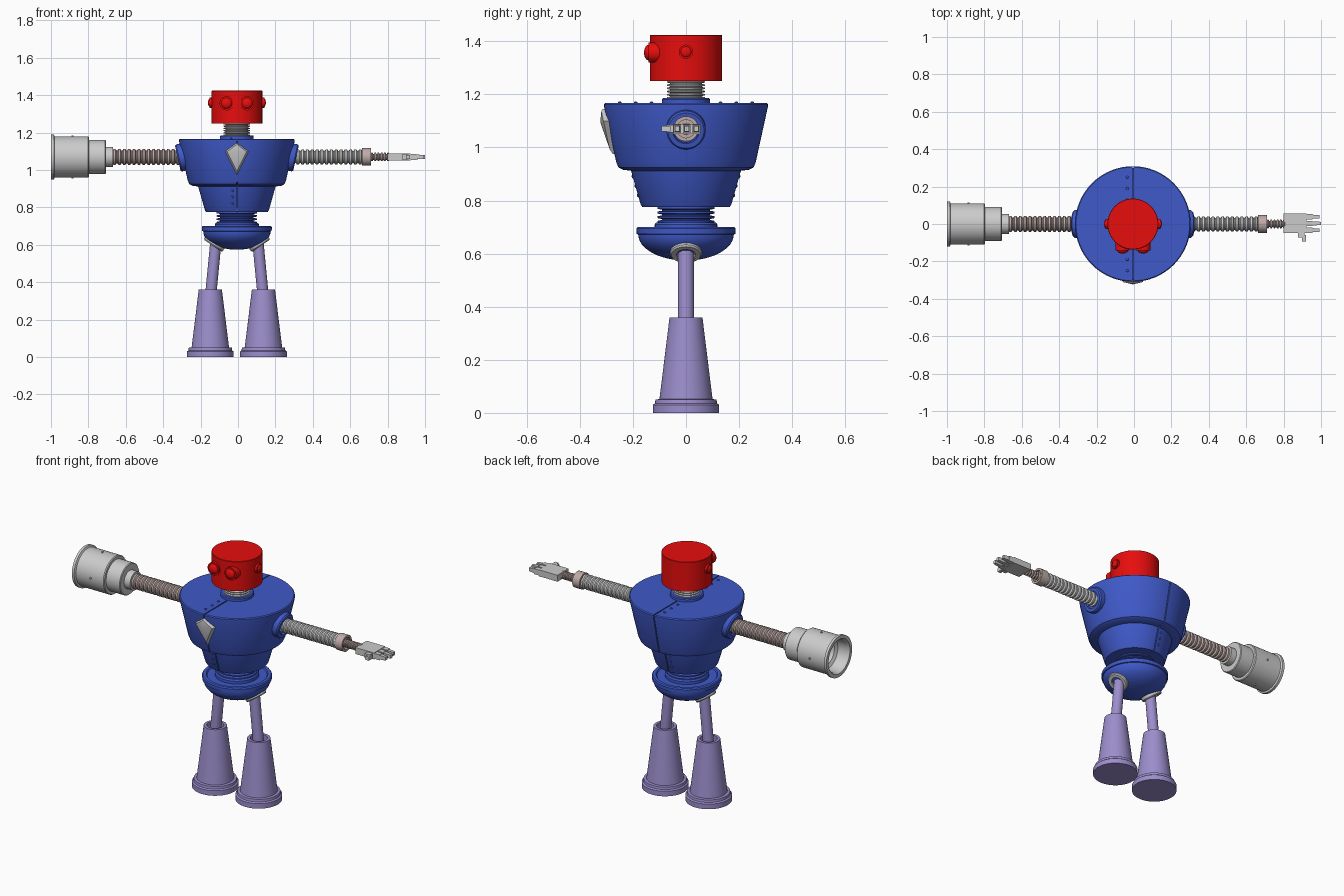
import bpy, bmesh, math
from mathutils import Vector

if "Cube" in bpy.data.objects:
    bpy.data.objects.remove(bpy.data.objects["Cube"])

X0 = -0.006      # body centre line
ARM_Z = 1.07


def material(name, rgb):
    m = bpy.data.materials.new(name)
    m.diffuse_color = (*rgb, 1)
    m.use_nodes = True
    m.node_tree.nodes["Principled BSDF"].inputs["Base Color"].default_value = m.diffuse_color
    return m


RED = material("red", (0.8, 0.004, 0.004))
BLUE = material("blue", (0.05, 0.1, 0.58))
LILAC = material("lilac", (0.33, 0.27, 0.6))
PINK = material("pinkish_grey", (0.52, 0.41, 0.39))


def finish(name, bm, mat=None):
    bmesh.ops.recalc_face_normals(bm, faces=bm.faces)
    me = bpy.data.meshes.new(name)
    bm.to_mesh(me)
    bm.free()
    ob = bpy.data.objects.new(name, me)
    bpy.context.collection.objects.link(ob)
    if mat:
        me.materials.append(mat)
    return ob


def lathe_mesh(profile, seg=48):
    bm = bmesh.new()
    vs = [bm.verts.new((r, 0, h)) for r, h in profile]
    es = [bm.edges.new(p) for p in zip(vs, vs[1:])]
    bmesh.ops.spin(bm, geom=vs + es, axis=(0, 0, 1), cent=(0, 0, 0),
                   angle=math.tau, steps=seg)
    bmesh.ops.remove_doubles(bm, verts=bm.verts, dist=1e-5)
    return bm


def lathe(name, profile, loc=(0, 0, 0), axis=(0, 0, 1), mat=None, seg=48):
    ob = finish(name, lathe_mesh(profile, seg), mat)
    ob.location = loc
    ob.rotation_mode = 'QUATERNION'
    ob.rotation_quaternion = Vector(axis).to_track_quat('Z', 'Y')
    return ob


def ribbed(h0, h1, r_in, r_out, n):
    p, pts = (h1 - h0) / n, [(0, h0)]
    for i in range(n):
        h = h0 + i * p
        pts += [(r_in, h), (r_in, h + .15 * p), (r_out, h + .35 * p),
                (r_out, h + .75 * p), (r_in, h + .95 * p)]
    return pts + [(r_in, h1), (0, h1)]


def box(name, centre, size, mat=None, taper=1.0):
    bm = bmesh.new()
    bmesh.ops.create_cube(bm, size=1)
    for v in bm.verts:
        k = taper if v.co.x > 0 else 1
        v.co = Vector((v.co.x * size[0], v.co.y * size[1] * k, v.co.z * size[2] * k)) + Vector(centre)
    return finish(name, bm, mat)


def dome(r, length, bulge, collar=0.0):
    pts = [(0, 0), (r, 0), (r, length)]
    if collar:
        pts += [(r - collar, length)]
    rr = r - collar
    pts += [(rr * math.cos(a), length + bulge * math.sin(a))
            for a in (math.pi / 2 * i / 6 for i in range(1, 6))]
    return pts + [(0, length + bulge)]


# Torso: two mirrored half shells with a thin seam
torso_profile = [(0, .776), (.165, .776), (.171, .785), (.207, .912), (.238, .916),
                 (.255, .925), (.263, .945), (.309, 1.155), (.309, 1.162), (.304, 1.167), (0, 1.167)]
bm = lathe_mesh(torso_profile, 64)
cut = bmesh.ops.bisect_plane(bm, geom=bm.verts[:] + bm.edges[:] + bm.faces[:],
                             plane_co=(.003, 0, 0), plane_no=(1, 0, 0), clear_inner=True)
rim = [e for e in cut["geom_cut"] if isinstance(e, bmesh.types.BMEdge)]
bmesh.ops.contextual_create(bm, geom=rim)
torso = finish("torso_shell", bm, BLUE)
torso.location.x = X0
torso.modifiers.new("mirror", 'MIRROR')
lathe("seam_core", [(0, .785), (.163, .785), (.2, .92), (.253, .935), (.3, 1.155), (0, 1.158)],
      (X0, 0, 0), mat=BLUE)

# Rivets beside the seam, front and back
rivet = dome(.007, .003, .004)
for s in (-1, 1):
    for y in (.13, .19, .25):
        lathe("top_rivet", rivet, (X0 - .03, s * y, 1.166), mat=BLUE, seg=10)
    for z in (.82, .855, .89):
        r = .171 + (z - .785) * .283
        lathe("waist_rivet", rivet, (X0 - .025, s * (r - .003), z), (0, s, -.28), BLUE, 10)

# Neck and head
lathe("neck_collar", [(0, 1.16), (.09, 1.16), (.09, 1.181), (.085, 1.186), (0, 1.186)], (X0, 0, 0), mat=BLUE)
lathe("neck", ribbed(1.18, 1.252, .06, .071, 6), (X0, 0, 0))
lathe("head", [(0, 1.25), (.136, 1.25), (.136, 1.422), (.134, 1.424), (0, 1.424)], (X0, 0, 0), mat=RED, seg=64)
for s in (-1, 1):
    lathe("eye", dome(.038, .05, .016, .009), (X0 + s * .055, -.092, 1.357), (0, -1, 0), RED, 32)
    lathe("ear", dome(.027, .022, .008, .007), (X0 + s * .125, 0, 1.36), (s, 0, 0), RED, 32)

# Chest badge: faceted kite following the sloping chest
bm = bmesh.new()
outline = [(0, 1.145), (.062, 1.1), (0, .975), (-.062, 1.1)]
rings = []
for scale, out in ((1, -.03), (1, .006), (.85, .014)):
    rings.append([bm.verts.new((x * scale, -(.309 - (1.155 - (1.09 + (z - 1.09) * scale)) * .22) - out
                                + (.008 if x and scale == 1 else 0),
                                1.09 + (z - 1.09) * scale)) for x, z in outline])
apex = bm.verts.new((0, -.323, 1.095))
for a, b in zip(rings, rings[1:]):
    for i in range(4):
        j = (i + 1) % 4
        bm.faces.new((a[i], a[j], b[j], b[i]))
for i in range(4):
    bm.faces.new((rings[-1][i], rings[-1][(i + 1) % 4], apex))
bm.faces.new(rings[0])
finish("chest_badge", bm).location.x = X0

# Waist and hip bowl
lathe("waist", ribbed(.71, .78, .09, .108, 4), (X0, 0, 0), mat=BLUE)
lathe("waist_base", [(0, .69), (.118, .69), (.118, .71), (.112, .718), (0, .718)], (X0, 0, 0), mat=BLUE)
bowl = [(.18 * math.sin(a), .672 - .098 * math.cos(a)) for a in (math.pi / 2 * i / 12 for i in range(13))]
bowl[0] = (0, .574)
lathe("hip_bowl", bowl + [(.186, .674), (.187, .695), (.182, .701), (.165, .701), (.16, .694), (0, .694)],
      (X0, 0, 0), mat=BLUE)

# Legs and shoulders
calf = [(0, 0), (.125, 0), (.125, .03), (.117, .036), (.115, .05), (.1, .052),
        (.062, .36), (.046, .36), (.046, .3), (0, .3)]
for s in (-1, 1):
    hip, knee = Vector((X0 + s * .112, 0, .62)), Vector((X0 + s * .144, 0, .29))
    lathe("hip_socket", [(0, -.015), (.06, -.015), (.06, .018), (.055, .024), (.036, .024), (.034, .015), (0, .015)],
          (X0 + s * .115, 0, .615), (s * .56, 0, -.83))
    length = (knee - hip).length
    lathe("thigh_rod", [(0, 0), (.03, 0), (.03, length), (0, length)], hip, knee - hip, LILAC, 32)
    lathe("calf_and_foot", calf, (X0 + s * .142, 0, 0), mat=LILAC)
    lathe("shoulder", [(0, 0), (.074, 0), (.074, .034), (.068, .041), (.05, .041), (.048, .03), (0, .03)],
          (X0 + s * .276, 0, 1.072), (s, 0, -.22), BLUE)

# Left-of-picture arm: ribbed hose and hollow barrel
lathe("barrel_arm_hose", ribbed(.28, .672, .034, .043, 15), (0, 0, ARM_Z), (-1, 0, 0), PINK, 32)
barrel = [(0, 0), (.053, 0), (.053, .038), (.087, .038), (.091, .042), (.091, .129), (.106, .129),
          (.11, .134), (.11, .312), (.12, .317), (.12, .332), (.1, .332), (.092, .318), (.09, .26),
          (.072, .25), (.07, .15), (0, .15)]
lathe("barrel", barrel, (-.668, 0, ARM_Z), (-1, 0, 0), seg=64)
for i in range(4):
    a = math.pi / 2 * i
    d = Vector((0, math.cos(a), math.sin(a)))
    lathe("barrel_stud", [(0, 0), (.006, 0), (.006, .035), (0, .035)],
          Vector((-.885, 0, ARM_Z)) + d * .081, d, seg=12)

# Right-of-picture arm: hose, cuff, wrist and hand
lathe("hand_arm_hose", ribbed(.28, .665, .033, .041, 15), (0, 0, ARM_Z), (1, 0, 0), seg=32)
lathe("cuff", [(0, .663), (.047, .663), (.047, .71), (.034, .71), (.034, .695), (0, .695)],
      (0, 0, ARM_Z), (1, 0, 0), PINK, 32)
lathe("wrist", ribbed(.69, .81, .016, .023, 7), (0, 0, ARM_Z), (1, 0, 0), PINK, 24)
box("palm", (.861, .003, ARM_Z), (.122, .104, .038))
for y, tip in ((.039, .992), (.003, 1.0), (-.033, .992)):
    box("finger_base", (.935, y, ARM_Z), (.04, .028, .032))
    box("finger_tip", ((.94 + tip) / 2, y, ARM_Z), (tip - .94, .023, .027), taper=.75)
box("thumb_base", (.895, -.058, ARM_Z), (.034, .03, .028))
box("thumb_tip", (.908, -.076, ARM_Z), (.022, .034, .022))

# Smooth the round parts, keep edges crisp
for ob in bpy.context.collection.objects:
    ob.select_set(True)
bpy.context.view_layer.objects.active = torso
bpy.ops.object.shade_smooth_by_angle(angle=math.radians(28))
